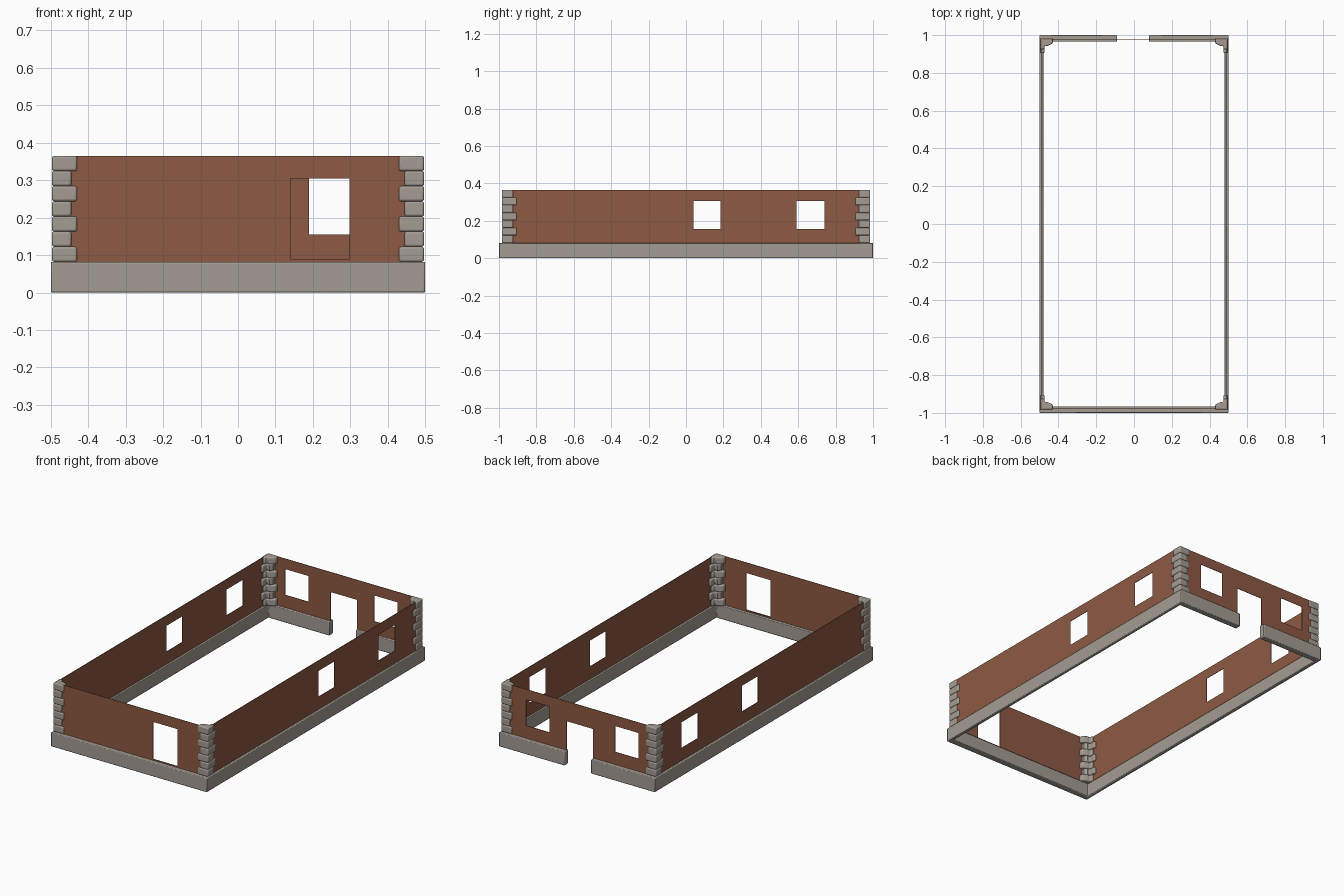
import bpy, bmesh, math
from mathutils import Vector

if "Cube" in bpy.data.objects:
    bpy.data.objects.remove(bpy.data.objects["Cube"])


def material(name, rgb):
    m = bpy.data.materials.new(name)
    m.diffuse_color = (*rgb, 1)
    m.use_nodes = True
    m.node_tree.nodes["Principled BSDF"].inputs["Base Color"].default_value = m.diffuse_color
    return m


BRICK = material("brick red", (0.27, 0.10, 0.056))
STONE = material("grey stone", (0.37, 0.335, 0.295))


def make_object(name, bm, mat):
    bmesh.ops.recalc_face_normals(bm, faces=bm.faces)
    me = bpy.data.meshes.new(name)
    bm.to_mesh(me)
    bm.free()
    me.materials.append(mat)
    ob = bpy.data.objects.new(name, me)
    bpy.context.collection.objects.link(ob)
    return ob


def prism(bm, outline, z0, z1):
    """Extrude a flat outline from z0 to z1."""
    face = bm.faces.new([bm.verts.new((x, y, z0)) for x, y in outline])
    ext = bmesh.ops.extrude_face_region(bm, geom=[face], use_keep_orig=True)
    verts = [g for g in ext["geom"] if isinstance(g, bmesh.types.BMVert)]
    bmesh.ops.translate(bm, vec=(0, 0, z1 - z0), verts=verts)


def smooth(ob):
    bpy.ops.object.select_all(action='DESELECT')
    ob.select_set(True)
    bpy.context.view_layer.objects.active = ob
    bpy.ops.object.shade_smooth_by_angle(angle=math.radians(40))


def add_bevel(ob, width, segments):
    b = ob.modifiers.new("bevel", 'BEVEL')
    b.width, b.segments = width, segments
    b.limit_method = 'ANGLE'
    b.angle_limit = math.radians(50)


# Stone plinth, open at the back doorway
bm = bmesh.new()
prism(bm, [(0.08, 1), (0.5, 1), (0.5, -1), (-0.5, -1), (-0.5, 1), (-0.09, 1),
           (-0.09, 0.965), (-0.48, 0.965), (-0.48, -0.965),
           (0.48, -0.965), (0.48, 0.965), (0.08, 0.965)], 0, 0.082)
plinth = make_object("plinth", bm, STONE)
add_bevel(plinth, 0.004, 2)
smooth(plinth)


# Thin brick walls with openings given as (u0, u1, z0, z1)
def wall(name, half, place, openings, z0=0.08, z1=0.365):
    us = sorted({-half, half, *[o[0] for o in openings], *[o[1] for o in openings]})
    zs = sorted({z0, z1, *[o[2] for o in openings], *[o[3] for o in openings]})
    bm = bmesh.new()
    for ua, ub in zip(us, us[1:]):
        for za, zb in zip(zs, zs[1:]):
            u, z = (ua + ub) / 2, (za + zb) / 2
            if any(o[0] < u < o[1] and o[2] < z < o[3] for o in openings):
                continue
            bm.faces.new([bm.verts.new(place(p, q)) for p, q in
                          ((ua, za), (ub, za), (ub, zb), (ua, zb))])
    bmesh.ops.remove_doubles(bm, verts=bm.verts, dist=1e-5)
    ob = make_object(name, bm, BRICK)
    s = ob.modifiers.new("thickness", 'SOLIDIFY')
    s.thickness, s.offset = 0.003, 0


SILL, HEAD = 0.155, 0.305
side_windows = [(0.04, 0.185, SILL, HEAD), (0.59, 0.74, SILL, HEAD)]
wall("front_wall", 0.487, lambda u, z: Vector((u, -0.977, z)),
     [(0.14, 0.298, 0.09, HEAD)])
wall("back_wall", 0.487, lambda u, z: Vector((u, 0.977, z)),
     [(-0.38, -0.23, SILL, HEAD), (0.19, 0.34, SILL, HEAD), (-0.09, 0.08, 0.08, 0.25)])
for side, sx in (("left", -1), ("right", 1)):
    wall(side + "_wall", 0.977, lambda u, z, sx=sx: Vector((sx * 0.488, u, z)), side_windows)

# Corner stones: L-shaped blocks whose long arm alternates, mirrored to four corners
bm = bmesh.new()
ROWS, BASE, TOP = 7, 0.082, 0.365
step = (TOP - BASE) / ROWS
for i in range(ROWS):
    xi, yi = (0.43, 0.925) if i % 2 == 0 else (0.445, 0.905)
    prism(bm, [(0.497, 0.985), (xi, 0.985), (xi, 0.957), (0.458, 0.942),
               (0.474, 0.942), (0.474, yi), (0.497, yi)],
          BASE + i * step, BASE + (i + 1) * step)
stones = make_object("corner_stones", bm, STONE)
add_bevel(stones, 0.006, 3)
m = stones.modifiers.new("mirror", 'MIRROR')
m.use_axis = (True, True, False)
m.use_clip = False
m.use_mirror_merge = False
smooth(stones)
